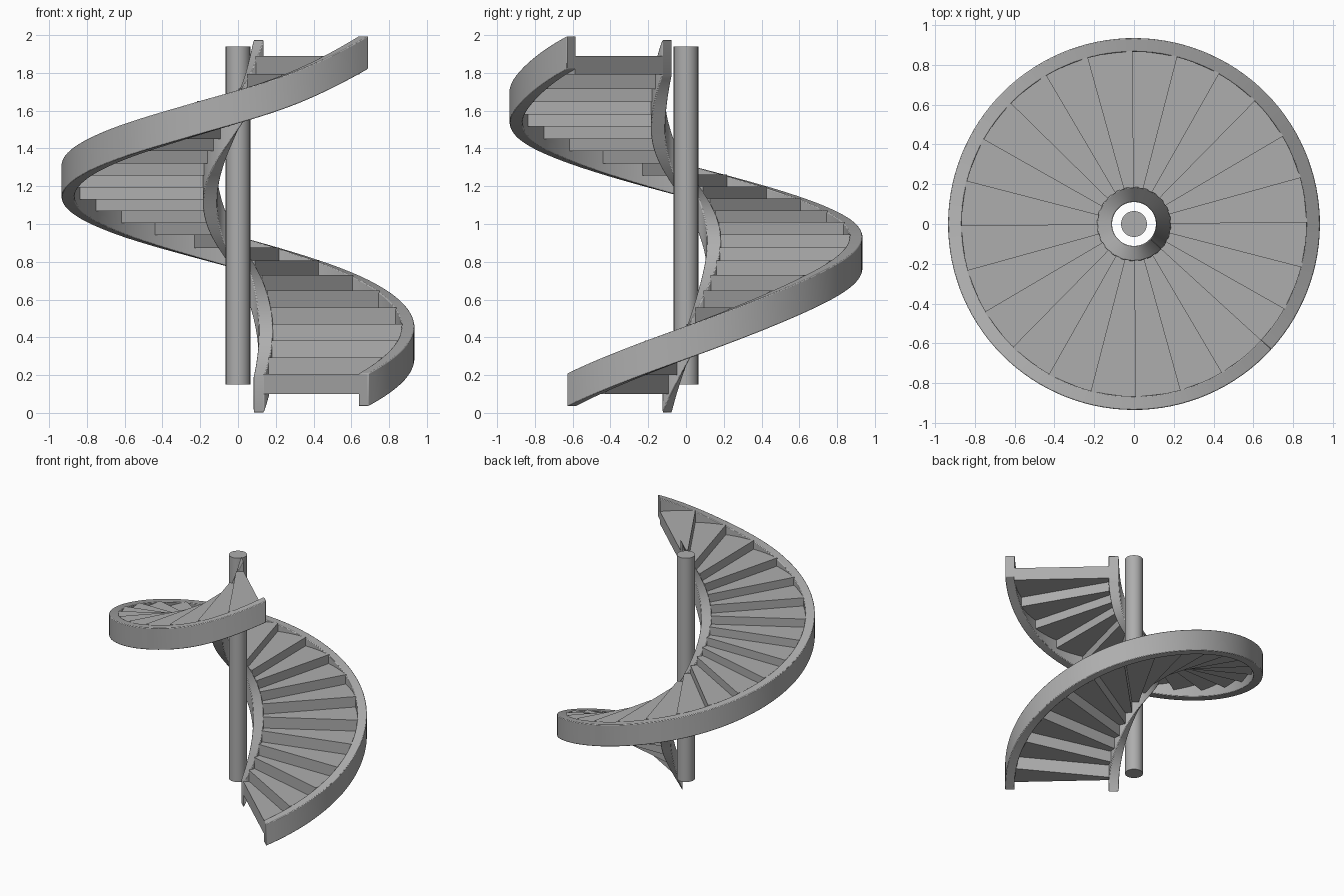
import bpy, bmesh
from math import cos, sin, radians

if "Cube" in bpy.data.objects:
    bpy.data.objects.remove(bpy.data.objects["Cube"])

START, END, FIRST, PITCH = -42.4, 317.6, -44.5, 15.0
STEPS, SEGS = 24, 120
# Climb of the stair: (step number, height of tread)
CLIMB = [(-3, -0.06), (0, 0.205), (3, 0.47), (6, 0.73), (9, 0.945), (12, 1.135), (15, 1.325),
         (18, 1.52), (20, 1.65), (22, 1.795), (24, 1.99), (26, 2.18)]

grey = bpy.data.materials.new("grey")
grey.diffuse_color = (0.42, 0.42, 0.42, 1)
grey.use_nodes = True
grey.node_tree.nodes["Principled BSDF"].inputs["Base Color"].default_value = grey.diffuse_color


def climb(k):
    """Smooth (Hermite) interpolation of the climb."""
    i = 1
    while i < len(CLIMB) - 3 and k > CLIMB[i + 1][0]:
        i += 1
    (xa, ya), (x0, y0), (x1, y1), (xb, yb) = CLIMB[i - 1:i + 3]
    m0, m1, d = (y1 - ya) / (x1 - xa), (yb - y0) / (xb - x0), x1 - x0
    t = (k - x0) / d
    return ((2*t**3 - 3*t*t + 1) * y0 + (t**3 - 2*t*t + t) * d * m0
            + (3*t*t - 2*t**3) * y1 + (t**3 - t*t) * d * m1)


def finish(name, bm):
    bmesh.ops.recalc_face_normals(bm, faces=bm.faces)
    me = bpy.data.meshes.new(name)
    bm.to_mesh(me)
    bm.free()
    me.materials.append(grey)
    ob = bpy.data.objects.new(name, me)
    bpy.context.collection.objects.link(ob)
    return ob


def smooth(ob):
    bpy.ops.object.select_all(action='DESELECT')
    ob.select_set(True)
    bpy.context.view_layer.objects.active = ob
    bpy.ops.object.shade_smooth_by_angle(angle=radians(35))


def sweep(bm, r0, r1, stations):
    """Rectangular section swept round the axis; stations = (degrees, z low, z high)."""
    rings = []
    for deg, lo, hi in stations:
        c, s = cos(radians(deg)), sin(radians(deg))
        rings.append([bm.verts.new((r * c, r * s, z))
                      for r, z in ((r0, lo), (r1, lo), (r1, hi), (r0, hi))])
    for a, b in zip(rings, rings[1:]):
        for i in range(4):
            j = (i + 1) % 4
            bm.faces.new((a[i], a[j], b[j], b[i]))
    bm.faces.new(rings[0])
    bm.faces.new(rings[-1][::-1])


# Helical stringers
for name, r0, r1, drop, height in (("outer_stringer", 0.865, 0.934, 0.008, 0.175),
                                   ("inner_stringer", 0.11, 0.186, 0.027, 0.19)):
    bm = bmesh.new()
    stations = []
    for i in range(SEGS + 1):
        deg = START + (END - START) * i / SEGS
        top = climb((deg - FIRST) / PITCH) - drop
        stations.append((deg, top - height, top))
    sweep(bm, r0, r1, stations)
    ob = finish(name, bm)
    bev = ob.modifiers.new("soft_edges", 'BEVEL')
    bev.width, bev.segments, bev.limit_method = 0.005, 2, 'ANGLE'
    smooth(ob)

# Wedge-shaped steps, each resting on the one below
for k in range(STEPS):
    a0 = max(START, FIRST + PITCH * k)
    a1 = FIRST + PITCH * (k + 1) if k < STEPS - 1 else END
    top = climb(k)
    low = climb(k - 1) - 0.004 if k else 0.10
    bm = bmesh.new()
    sweep(bm, 0.182, 0.87, [(a0 + (a1 - a0) * i / 4, low, top) for i in range(5)])
    bmesh.ops.dissolve_limit(bm, angle_limit=0.01, verts=bm.verts, edges=bm.edges)
    finish(f"step_{k + 1:02d}", bm)

# Central column
bpy.ops.mesh.primitive_cylinder_add(vertices=48, radius=0.065, depth=1.79, location=(0, 0, 1.045))
col = bpy.context.object
col.name = "central_column"
col.data.materials.append(grey)
smooth(col)
